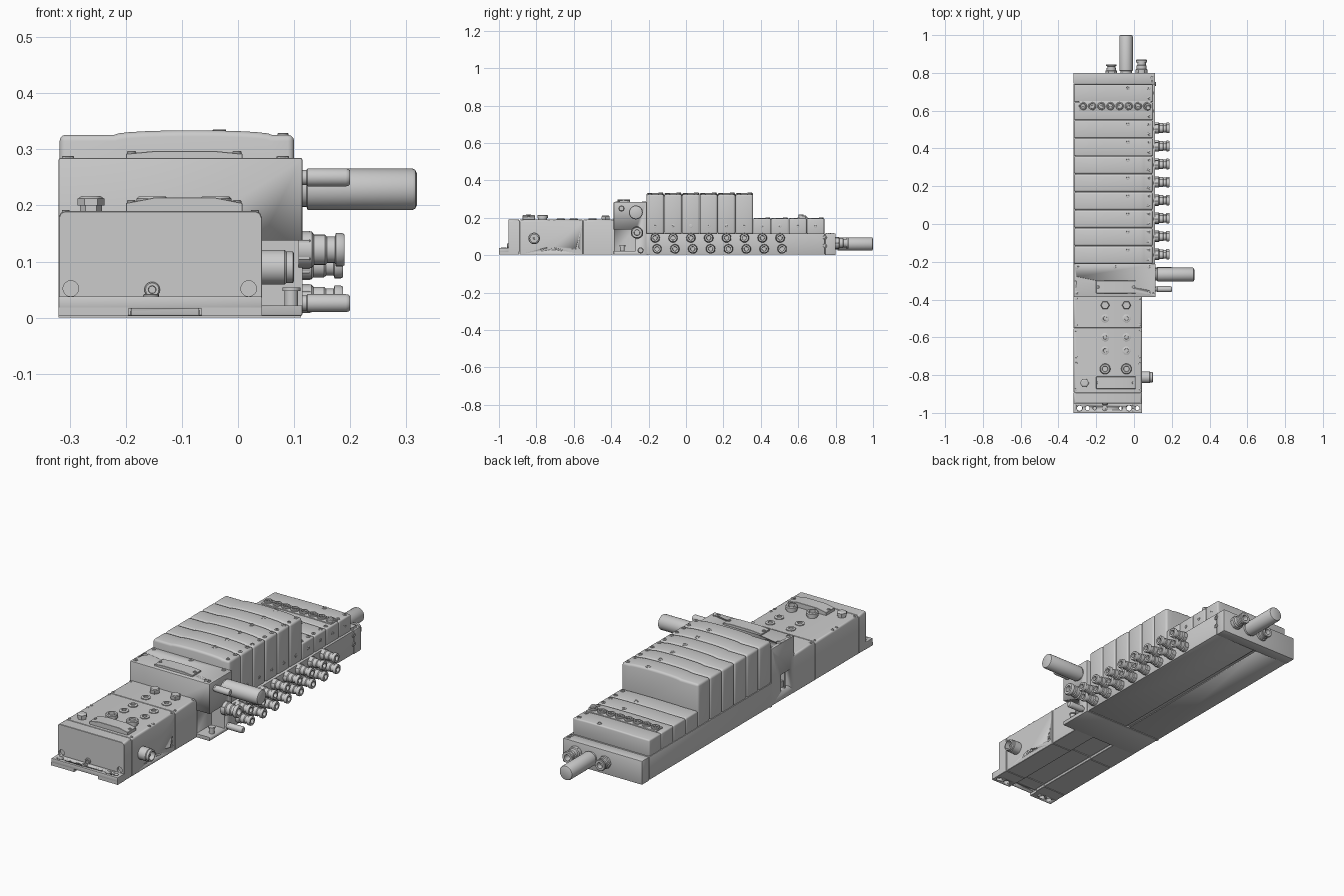
import bpy, bmesh, math
from mathutils import Matrix, Vector

if "Cube" in bpy.data.objects:
    bpy.data.objects.remove(bpy.data.objects["Cube"])


def finish(name, bm, bevel=0, smooth=True, segs=2):
    bmesh.ops.recalc_face_normals(bm, faces=bm.faces)
    me = bpy.data.meshes.new(name)
    bm.to_mesh(me)
    bm.free()
    ob = bpy.data.objects.new(name, me)
    bpy.context.collection.objects.link(ob)
    bpy.ops.object.select_all(action='DESELECT')
    ob.select_set(True)
    bpy.context.view_layer.objects.active = ob
    if bevel:
        m = ob.modifiers.new("bevel", 'BEVEL')
        m.width, m.segments, m.limit_method = bevel, segs, 'ANGLE'
        bpy.ops.object.modifier_apply(modifier=m.name)
    if smooth:
        bpy.ops.object.shade_smooth_by_angle(angle=math.radians(35))
    return ob


def box(name, x, y, z, bevel=0):
    bm = bmesh.new()
    bmesh.ops.create_cube(bm, size=1)
    for v in bm.verts:
        v.co = [(a[0] + a[1]) / 2 + c * (a[1] - a[0]) for a, c in zip((x, y, z), v.co)]
    return finish(name, bm, bevel)


def prism(name, pts, y0, y1, bevel=0, segs=2):
    """Extrude an x-z outline along y."""
    bm = bmesh.new()
    f = bm.faces.new([bm.verts.new((x, y0, z)) for x, z in pts])
    g = bmesh.ops.extrude_face_region(bm, geom=[f])
    bmesh.ops.translate(bm, vec=(0, y1 - y0, 0), verts=[v for v in g['geom'] if isinstance(v, bmesh.types.BMVert)])
    return finish(name, bm, bevel, segs=segs)


def turned(name, prof, loc, axis='Z', n=24):
    """Solid of revolution from (radius, distance) pairs along an axis."""
    d = Vector({'X': (1, 0, 0), 'Y': (0, 1, 0), 'Z': (0, 0, 1), '-Y': (0, -1, 0), '-X': (-1, 0, 0)}[axis])
    rot = Vector((0, 0, 1)).rotation_difference(d).to_matrix().to_4x4()
    bm = bmesh.new()
    rings = [[bm.verts.new((r * math.cos(2 * math.pi * i / n), r * math.sin(2 * math.pi * i / n), t))
              for i in range(n)] for r, t in prof]
    for a, b in zip(rings, rings[1:]):
        for i in range(n):
            bm.faces.new((a[i], a[(i + 1) % n], b[(i + 1) % n], b[i]))
    bm.faces.new(rings[0])
    bm.faces.new(rings[-1])
    bm.transform(Matrix.Translation(loc) @ rot)
    return finish(name, bm)


def cut(ob, cutters):
    for c in cutters:
        bpy.context.view_layer.objects.active = ob
        m = ob.modifiers.new("cut", 'BOOLEAN')
        m.object, m.solver = c, 'EXACT'
        bpy.ops.object.modifier_apply(modifier=m.name)
        bpy.data.objects.remove(c)


def hole(r, loc, axis, depth):
    return turned("cutter", [(r, -0.005), (r, depth)], loc, axis, 16)


def screw(name, x, y, z, r=0.012, h=0.004, axis='Z'):
    """Round head with a recessed socket."""
    turned(name, [(r, -0.004), (r, h * .7), (r * .85, h), (r * .5, h), (r * .45, h * .2)], (x, y, z), axis, 16)


L, RF, RB = -0.32, 0.043, 0.112

# front electrical modules with a grooved underside
for i, (y0, y1) in enumerate([(-0.95, -0.892), (-0.89, -0.552), (-0.55, -0.38)]):
    pts = [(L, .003), (-.19, .003), (-.19, .016), (-.07, .016), (-.07, .003), (RF, .003), (RF, .178),
           (RF - .004, .187), (RF - .012, .19), (L + .012, .19), (L + .004, .187), (L, .178)]
    ob = prism("electrical_module", pts, y0, y1, 0.0015, 1)
    if i == 0:
        cut(ob, [hole(.014, (x, y0, .052), 'Y', .03) for x in (-.298, .019)])
    if i == 1:
        cut(ob, [hole(.009, (RF, y, .036), '-X', .02) for y in (-.735, -.71, -.58)])
box("module_core", (L + .004, RF - .004), (-.94, -.36), (.02, .184))
screw("front_screw", -.153, -.95, .05, .014, .008, '-Y')

# mounting flange with hole row
flange = box("mounting_flange", (L, RF), (-1, -.945), (.016, .038), .002)
cut(flange, [hole(r, (x, -.975, .01), 'Z', .05) for x, r in
             ((-.288, .015), (-.246, .011), (-.208, .009), (-.07, .009), (-.026, .015), (.018, .011))])
for a, b in ((L, -.195), (-.065, RF)):
    foot = box("flange_foot", (a, b), (-1, -.945), (.003, .018))
    cut(foot, [hole(.014, (x, -.975, -.01), 'Z', .05) for x in (-.288, -.246, -.026, .018) if a < x < b])
screw("flange_screw", -.155, -.975, .038, .014)

# caps, plugs and small screws on the modules
for x in (-.153, -.04):
    turned("hex_plug", [(.02, -.004), (.024, .004), (.024, .018), (.02, .022)], (x, -.43, .19), 'Z', 6)
    for y in (-.5, -.6, -.67):
        screw("indicator_plug", x, y, .19, .022, .006)
    turned("service_cap", [(.024, -.004), (.024, .008), (.028, .008), (.028, .022), (.024, .026), (.016, .026), (.014, .02)],
           (x, -.767, .19))
turned("ground_screw", [(.02, -.004), (.02, .01), (.024, .01), (.024, .022), (.016, .027)], (-.262, -.842, .19), 'Z', 6)
for x in (-.307, .03):
    for y in (-.395, -.535, -.565, -.705, -.735, -.875):
        screw("module_screw", x, y, .19, .007, .002)

# label plates with angled ends
def label(y0, y1, z, h):
    prism("label_plate", [(-.2, z - .003), (.008, z - .003), (.008, z + h * .6), (-.04, z + h),
                          (-.15, z + h), (-.2, z + h * .6)], y0, y1, .001, 1)
    for x in (-.19, -.002):
        screw("label_pin", x, (y0 + y1) / 2, z + h * .6, .008, .005)
label(-.873, -.808, .19, .024)
label(-.367, -.3, .285, .012)

# side power connector on the front modules
turned("power_connector", [(.031, -.01), (.031, .04), (.028, .043), (.028, .055), (.024, .057), (.021, .057), (.021, .03), (.006, .03), (.005, .045)],
       (RF, -.812, .09), 'X', 32)

# interface block: open corner under its right front
block = box("interface_block", (L, RB + .003), (-.387, -.21), (.003, .285), .004)
cut(block, [box("cutter", (RF, .2), (-.45, -.27), (.022, .138)),
            box("cutter", (-.4, -.285), (-.355, -.285), (.045, .13))]
    + [hole(.012, (x, y, .285), 'Z', .01) for x, y in ((-.303, -.29), (.09, -.36))])
box("recess_rib", (-.31, -.28), (-.335, -.325), (.04, .135))
box("recess_tab", (-.315, -.28), (-.312, -.29), (.06, .09))
for x, y in ((-.303, -.225), (-.1, -.225), (.08, -.225), (-.303, -.365), (.08, -.365)):
    screw("block_screw", x, y, .285, .011, .003)
turned("recess_post", [(.012, 0), (.012, .03), (.016, .03), (.016, .036)], (.095, -.34, .018))

# base manifold with underside channel, and end plate
manifold = box("base_manifold", (L, RB), (-.212, .742), (.003, .117), .002)
cut(manifold, [box("cutter", (-.14, -.12), (-.3, .9), (-.02, .008))])
for y in (.742,):
    box("end_plate", (L, RB), (y + .002, .8), (0, .117), .003)
box("underside_lip", (L, RB), (-.212, -.2), (0, .02))
for z in (.095, .05):
    screw("end_plate_screw", RB, .742, z, .011, .004, 'X')
for x, y in ((.095, .78), (.095, .757)):
    screw("end_top_screw", x, y, .117, .009, .003)

# valve slices: six tall domed ones, then four low ones
pitch, y0 = .0952, -.212
for i in range(10):
    tall = i < 6
    a, b = y0 + i * pitch, y0 + (i + 1) * pitch
    c, z = (a + b) / 2, (.326 if tall else .197)
    arc = [(-.08 + .14 * math.cos(t * math.pi / 10), z + (.008 if tall else .002) * math.sin(t * math.pi / 10)) for t in range(11)]
    pts = [(-.318, .112), (.1, .112), (.1, z)] + arc + [(-.318, z)]
    prism("tall_valve" if tall else "low_valve", pts, a + .0005, b - .0005, .011 if tall else .007, 3)
    screw("valve_port", .1, c, .157, .009, .002, 'X')
    screw("valve_top_screw", -.033, b - .018, z + (.0065 if tall else .0015), .012, .003)
    for y in (a + .02, b - .02):
        screw("valve_edge_screw", .08, y, z, .01, .003)

# socket strip across a low slice
box("socket_strip", (-.292, .09), (.597, .652), (.19, .203), .003)
for i in range(8):
    turned("strip_socket", [(.021, -.004), (.021, .006), (.018, .009), (.013, .009), (.012, -.002), (.006, -.002), (.005, .007)],
           (-.27 + i * .0485, .624, .203), 'Z', 16)
turned("strip_screw", [(.014, -.004), (.014, .012), (.01, .016)], (.075, .615, .203), 'Z', 16)

# push-in tube fittings
def fitting(loc, axis, s=1.0, length=.075):
    prof = [(.025, -.004), (.025, .25), (.021, .3), (.021, .55), (.018, .6), (.018, .78), (.023, .8),
            (.023, .95), (.021, 1), (.012, 1), (.011, .5)]
    turned("tube_fitting", [(r * s, t * length if t > 0 else t) for r, t in prof], loc, axis, 20)
    turned("fitting_nut", [(.026 * s, -.004), (.026 * s, .2 * length), (.024 * s, .24 * length)], loc, axis, 6)
for i in range(8):
    y = -.165 + i * .0955
    fitting((RB, y, .093), 'X')
    fitting((RB, y + .01, .034), 'X')
fitting((RB, -.262, .121), 'X', 1.3, .078)
fitting((.04, .8, .065), 'Y', 1.25, .07)
fitting((-.12, .8, .06), 'Y', 1.2, .045)

# silencers and guide pins
def silencer(name, loc, axis, r, length):
    turned(name, [(r * .85, -.01), (r * .85, .01), (r, .012), (r, length - .008), (r * .93, length - .003),
                  (r * .75, length)], loc, axis, 32)
silencer("side_silencer", (RB, -.268, .229), 'X', .037, .207)
silencer("rear_silencer", (-.042, .8, .06), 'Y', .036, .2)
silencer("pilot_silencer", (RB, -.345, .25), 'X', .016, .088)
silencer("lower_silencer", (RB, -.243, .026), 'X', .016, .088)
